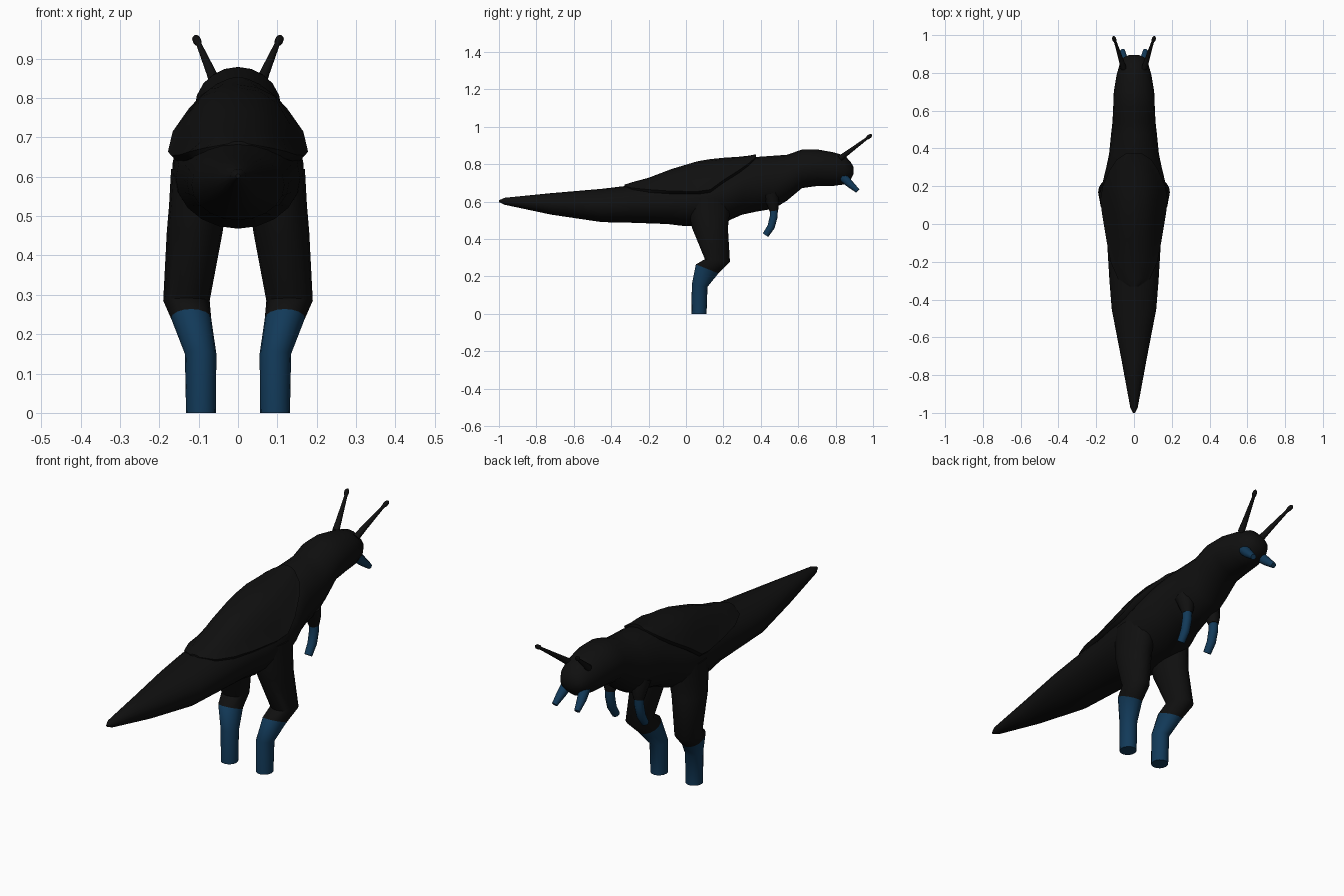
import bpy, bmesh, math
from mathutils import Vector

if "Cube" in bpy.data.objects:
    bpy.data.objects.remove(bpy.data.objects["Cube"])


def material(name, rgb):
    m = bpy.data.materials.new(name)
    m.diffuse_color = (*rgb, 1)
    m.use_nodes = True
    m.node_tree.nodes["Principled BSDF"].inputs["Base Color"].default_value = m.diffuse_color
    return m


BLACK = material("black skin", (0.005, 0.005, 0.005))
BLUE = material("deep blue", (0.006, 0.042, 0.1))


def loft(name, rings, mats, blue_from=None):
    """Skin closed rings of points, capping both ends."""
    bm = bmesh.new()
    rows = [[bm.verts.new(p) for p in ring] for ring in rings]
    for r, (a, b) in enumerate(zip(rows, rows[1:])):
        for i in range(len(a)):
            j = (i + 1) % len(a)
            f = bm.faces.new((a[i], a[j], b[j], b[i]))
            f.material_index = int(blue_from is not None and r >= blue_from)
    bm.faces.new(rows[0][::-1])
    end = bm.faces.new(rows[-1])
    end.material_index = int(blue_from is not None)
    bmesh.ops.recalc_face_normals(bm, faces=bm.faces)
    me = bpy.data.meshes.new(name)
    bm.to_mesh(me)
    bm.free()
    for m in mats:
        me.materials.append(m)
    ob = bpy.data.objects.new(name, me)
    bpy.context.collection.objects.link(ob)
    bpy.ops.object.select_all(action='DESELECT')
    ob.select_set(True)
    bpy.context.view_layer.objects.active = ob
    bpy.ops.object.shade_smooth_by_angle(angle=math.radians(50))
    return ob


def circle(n):
    return [(math.cos(2 * math.pi * i / n), math.sin(2 * math.pi * i / n)) for i in range(n)]


def tube(name, path, mat, n=10):
    """Round tube through (x, y, z, radius) points in a plane facing sideways."""
    pts = [Vector(p[:3]) for p in path]
    rings = []
    for i, p in enumerate(pts):
        t = (pts[min(i + 1, len(pts) - 1)] - pts[max(i - 1, 0)]).normalized()
        u = t.cross(Vector((0, -t.z, t.y))).normalized()
        if u.length < 0.5:
            u = Vector((1, 0, 0))
        u = (Vector((1, 0, 0)) - t * t.x).normalized()
        v = t.cross(u)
        rings.append([p + (u * c + v * s) * path[i][3] for c, s in circle(n)])
    return loft(name, rings, [mat])


# Body from tail to head: y, bottom, top, half width
BODY = [(-1.0, .597, .607, .005), (-.97, .583, .62, .02), (-.72, .53, .645, .066),
        (-.45, .49, .668, .118), (-.3, .487, .686, .13), (-.1, .48, .71, .142),
        (0, .468, .725, .158), (.12, .475, .745, .166), (.22, .495, .775, .166),
        (.3, .53, .815, .147), (.37, .545, .838, .132), (.47, .562, .845, .122),
        (.54, .605, .85, .114), (.62, .672, .878, .11), (.7, .683, .879, .107),
        (.79, .684, .863, .092), (.85, .692, .845, .075), (.882, .72, .81, .055),
        (.895, .745, .785, .025)]
loft("body", [[(w * c, y, (lo + hi) / 2 + (hi - lo) / 2 * s) for c, s in circle(20)]
              for y, lo, hi, w in BODY], [BLACK])

# Saddle-shaped mantle over the back: y, rim height, crest height, half width
MANTLE = [(-.33, .684, .69, .025), (-.29, .673, .703, .085), (-.2, .664, .727, .124),
          (-.08, .656, .773, .147), (.06, .654, .815, .17), (.13, .664, .827, .178),
          (.2, .715, .834, .166), (.29, .772, .84, .126), (.34, .808, .846, .093),
          (.375, .84, .853, .04)]
ARCH = [(1, 0), (.77, .38), (.57, .75), (.3, .94)]


def mantle_ring(y, rim, top, w):
    half = [(w * .91, rim - .015)] + [(w * a, rim + (top - rim) * b) for a, b in ARCH]
    return ([(x, y, z) for x, z in half] + [(0, y, top)] +
            [(-x, y, z) for x, z in reversed(half)])


loft("mantle", [mantle_ring(*s) for s in MANTLE], [BLACK])

# Leg rings: z, x, y, x radius, y radius, tilt
LEG = [(.62, .09, .125, .08, .12, 0), (.53, .102, .125, .073, .108, 0),
       (.46, .11, .128, .071, .096, 0), (.285, .131, .168, .059, .067, .1),
       (.24, .119, .113, .051, .06, .4), (.15, .095, .073, .04, .042, .15),
       (0, .094, .07, .038, .04, 0)]

for side, s in (("left", -1), ("right", 1)):
    loft(side + "_leg", [[(s * (x + rx * c), y + ry * d, z - tilt * ry * d) for c, d in circle(16)]
                         for z, x, y, rx, ry, tilt in LEG], [BLACK, BLUE], 4)
    # Small curved arm with a dark shoulder
    tube(side + "_shoulder", [(s * .075, .45, .64, .045), (s * .077, .465, .59, .035),
                              (s * .077, .47, .55, .024)], BLACK)
    tube(side + "_arm", [(s * .077, .47, .58, .023), (s * .078, .469, .52, .022),
                         (s * .078, .455, .465, .021), (s * .078, .425, .42, .018)], BLUE)
    # Mouth feeler
    tube(side + "_feeler", [(s * .045, .835, .735, .026), (s * .054, .875, .695, .021),
                            (s * .06, .918, .657, .013)], BLUE)
    # Eye stalk with a small rounded tip
    tube(side + "_eye_stalk", [(s * .055, .825, .832, .016), (s * .067, .865, .862, .013),
                               (s * .099, .965, .936, .007), (s * .104, .976, .945, .011),
                               (s * .107, .986, .952, .010), (s * .109, .993, .957, .004)], BLACK)
